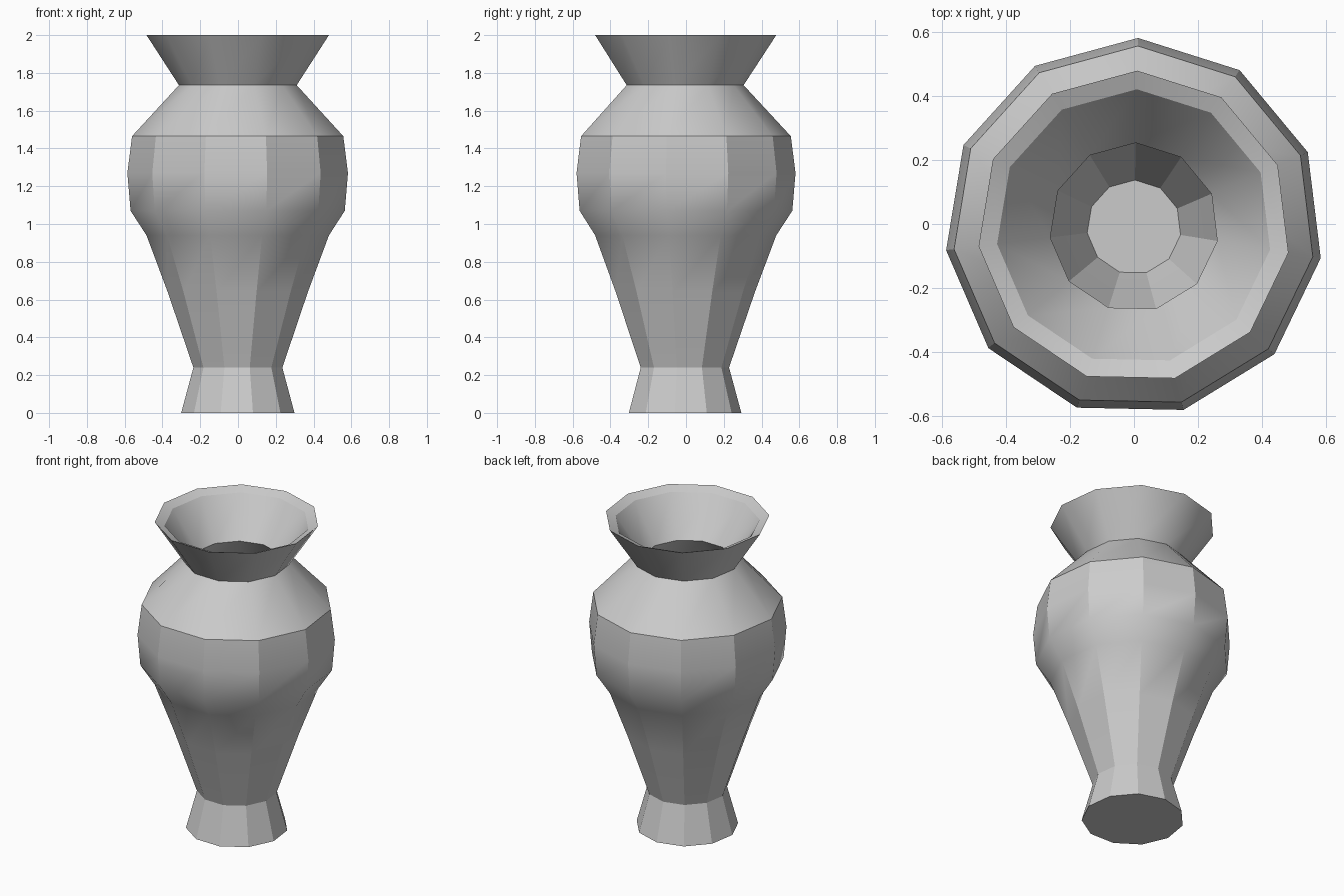
import bpy, bmesh
from math import sin, cos, radians, tau

if "Cube" in bpy.data.objects:
    bpy.data.objects.remove(bpy.data.objects["Cube"], do_unlink=True)

SIDES = 11
START = radians(88.8)
CENTRE_Y = -0.01

# Wall profile as (radius, height): outside from the foot up, then inside down to the floor
outside = [(0.303, 0), (0.238, 0.24), (0.375, 0.64), (0.488, 0.94), (0.573, 1.07),
           (0.59, 1.27), (0.565, 1.465), (0.315, 1.735), (0.488, 2)]
inside = [(0.43, 1.975), (0.263, 1.735), (0.505, 1.45), (0.53, 1.27), (0.51, 1.09),
          (0.43, 0.95), (0.315, 0.64), (0.147, 0.22)]


def material(name, value):
    mat = bpy.data.materials.new(name)
    mat.use_nodes = True
    colour = (value, value, value, 1)
    mat.diffuse_color = colour
    mat.node_tree.nodes["Principled BSDF"].inputs["Base Color"].default_value = colour
    return mat


def lathe(name, profile, mat):
    """Turn a profile into a closed faceted solid with flat end caps."""
    bm = bmesh.new()
    rings = []
    for radius, height in profile:
        angles = [START + tau * i / SIDES for i in range(SIDES)]
        rings.append([bm.verts.new((radius * cos(a), CENTRE_Y + radius * sin(a), height))
                      for a in angles])
    for low, high in zip(rings, rings[1:]):
        for i in range(SIDES):
            j = (i + 1) % SIDES
            bm.faces.new((low[i], low[j], high[j], high[i]))
    bm.faces.new(reversed(rings[0]))
    bm.faces.new(rings[-1])
    bmesh.ops.recalc_face_normals(bm, faces=bm.faces)
    mesh = bpy.data.meshes.new(name)
    bm.to_mesh(mesh)
    bm.free()
    mesh.materials.append(mat)
    obj = bpy.data.objects.new(name, mesh)
    bpy.context.collection.objects.link(obj)
    return obj


# Hollow vase body
vase = lathe("vase", outside + inside, material("pale_grey", 0.6))
bpy.ops.object.select_all(action="DESELECT")
vase.select_set(True)
bpy.context.view_layer.objects.active = vase
bpy.ops.object.shade_smooth_by_angle(angle=radians(30))
